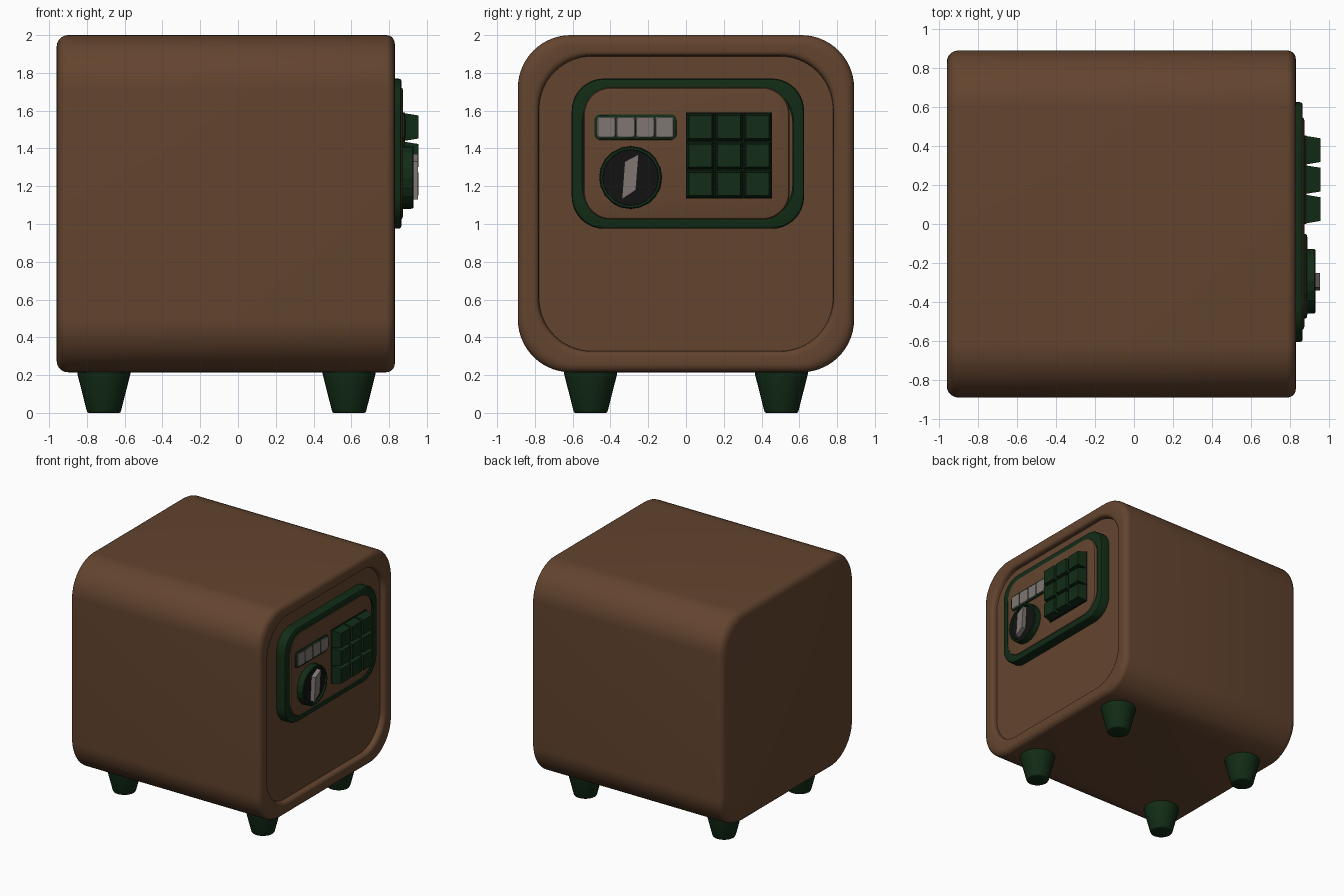
import bpy, bmesh
from math import sin, cos, pi, radians

if "Cube" in bpy.data.objects:
    bpy.data.objects.remove(bpy.data.objects["Cube"])


def material(name, rgb):
    m = bpy.data.materials.new(name)
    m.diffuse_color = (*rgb, 1)
    m.use_nodes = True
    m.node_tree.nodes["Principled BSDF"].inputs["Base Color"].default_value = m.diffuse_color
    return m


BROWN = material("brown", (0.125, 0.058, 0.028))
GREEN = material("green", (0.006, 0.025, 0.008))
DARK = material("dark_green", (0.003, 0.010, 0.004))
BLACK = material("black", (0.006, 0.006, 0.007))
GREY = material("grey", (0.21, 0.18, 0.17))


def rrect(x, cy, cz, hy, hz, r, seg=10):
    """Rounded rectangle in the yz plane."""
    pts = []
    for i, (sy, sz) in enumerate([(1, 1), (-1, 1), (-1, -1), (1, -1)]):
        for k in range(seg + 1):
            a = pi / 2 * (i + k / seg)
            pts.append((x, cy + sy * (hy - r) + r * cos(a), cz + sz * (hz - r) + r * sin(a)))
    return pts


def circle(x, cy, cz, r, n):
    return [(x, cy + r * cos(2 * pi * k / n), cz + r * sin(2 * pi * k / n)) for k in range(n)]


def loft(name, rings, mat, closed=False, angle=35):
    """Skin a list of equal-length rings; cap the ends or close into a frame."""
    bm = bmesh.new()
    vs = [[bm.verts.new(p) for p in ring] for ring in rings]
    n = len(vs[0])
    for a, b in zip(vs, vs[1:] + vs[:1] if closed else vs[1:]):
        for i in range(n):
            j = (i + 1) % n
            bm.faces.new((a[i], a[j], b[j], b[i]))
    if not closed:
        bm.faces.new(vs[0])
        bm.faces.new(vs[-1])
    bmesh.ops.recalc_face_normals(bm, faces=bm.faces)
    me = bpy.data.meshes.new(name)
    bm.to_mesh(me)
    bm.free()
    ob = bpy.data.objects.new(name, me)
    bpy.context.collection.objects.link(ob)
    me.materials.append(mat)
    bpy.ops.object.select_all(action='DESELECT')
    ob.select_set(True)
    bpy.context.view_layer.objects.active = ob
    if angle:
        bpy.ops.object.shade_smooth_by_angle(angle=radians(angle))
    return ob


def slab(name, profile, cy, cz, hy, hz, r, mat, seg=10, **kw):
    """Rounded slab along x; profile is a list of (x, inset)."""
    rings = [rrect(x, cy, cz, hy - d, hz - d, r, seg) for x, d in profile]
    return loft(name, rings, mat, **kw)


def arc(x, d, rad, a0, a1, n=5):
    """Quarter-round profile points around (x, inset d)."""
    return [(x + rad * cos(a0 + (a1 - a0) * k / n), d - rad * sin(a0 + (a1 - a0) * k / n))
            for k in range(n + 1)]


# Cabinet with rounded edges and a recessed front door
body = (arc(-0.90, 0.06, 0.06, pi, pi / 2)
        + arc(0.785, 0.045, 0.045, pi / 2, 0)
        + arc(0.805, 0.085, 0.025, 0, -pi / 2, 4)
        + [(0.785, 0.112)])
slab("cabinet", body, 0, 1.1075, 0.89, 0.8925, 0.28, BROWN, seg=14)

# Control panel surround and inner plate
slab("panel_frame", [(0.77, 0), (0.85, 0), (0.861, 0.004), (0.865, 0.012),
                     (0.865, 0.055), (0.858, 0.062), (0.77, 0.062)],
     0.01, 1.3725, 0.615, 0.3975, 0.17, GREEN, closed=True)
slab("panel_plate", [(0.77, 0), (0.862, 0), (0.870, 0.005), (0.873, 0.015)],
     0.003, 1.3735, 0.545, 0.35, 0.14, BROWN)

# Display with four cells
slab("display_frame", [(0.85, 0), (0.881, 0), (0.886, 0.006)],
     -0.2675, 1.5125, 0.2175, 0.0675, 0.03, GREEN, seg=4)
for k in range(4):
    slab(f"display_cell_{k + 1}", [(0.87, 0), (0.886, 0), (0.889, 0.003)],
         -0.4215 + 0.1027 * k, 1.5125, 0.0485, 0.055, 0.014, GREY, seg=3)


# Keypad: base plate and nine tapered keys
def box(name, x0, x1, cy, cz, h0, h1, mat):
    rings = [[(x, cy + a * h, cz + b * h) for a, b in ((1, 1), (-1, 1), (-1, -1), (1, -1))]
             for x, h in ((x0, h0), (x1, h1))]
    return loft(name, rings, mat, angle=0)


box("keypad_base", 0.85, 0.884, 0.2275, 1.3625, 0.2275, 0.2275, DARK)
for row in range(3):
    for col in range(3):
        box(f"key_{row}_{col}", 0.875, 0.955, 0.2275 + 0.151 * (col - 1),
            1.3625 + 0.151 * (row - 1), 0.074, 0.061, GREEN)

# Rotary dial: green rim, black face, slanted grip
KY, KZ, N = -0.293, 1.246, 20
loft("dial_rim", [circle(x, KY, KZ, r, N) for x, r in
                  ((0.85, 0.167), (0.925, 0.165), (0.93, 0.160), (0.93, 0.148), (0.905, 0.146))],
     GREEN, angle=15)
loft("dial_face", [circle(x, KY, KZ, 0.1465, N) for x in (0.895, 0.915)], BLACK)
grip = [(-0.325, 1.33), (-0.25, 1.37), (-0.265, 1.18), (-0.34, 1.13)]
loft("dial_grip", [[(x, y, z) for y, z in grip] for x in (0.90, 0.953)], GREY, angle=0)


# Four tapered feet
def foot_ring(cx, cy, z, r, n=24):
    return [(cx + r * cos(2 * pi * k / n), cy + r * sin(2 * pi * k / n), z) for k in range(n)]


for xn, cx in (("back", -0.71), ("front", 0.588)):
    for yn, cy in (("left", -0.505), ("right", 0.505)):
        loft(f"foot_{xn}_{yn}", [foot_ring(cx, cy, z, r) for z, r in
                                 ((0.23, 0.142), (0.205, 0.140), (0.012, 0.091),
                                  (0.003, 0.087), (0.0, 0.080))], GREEN, angle=50)
